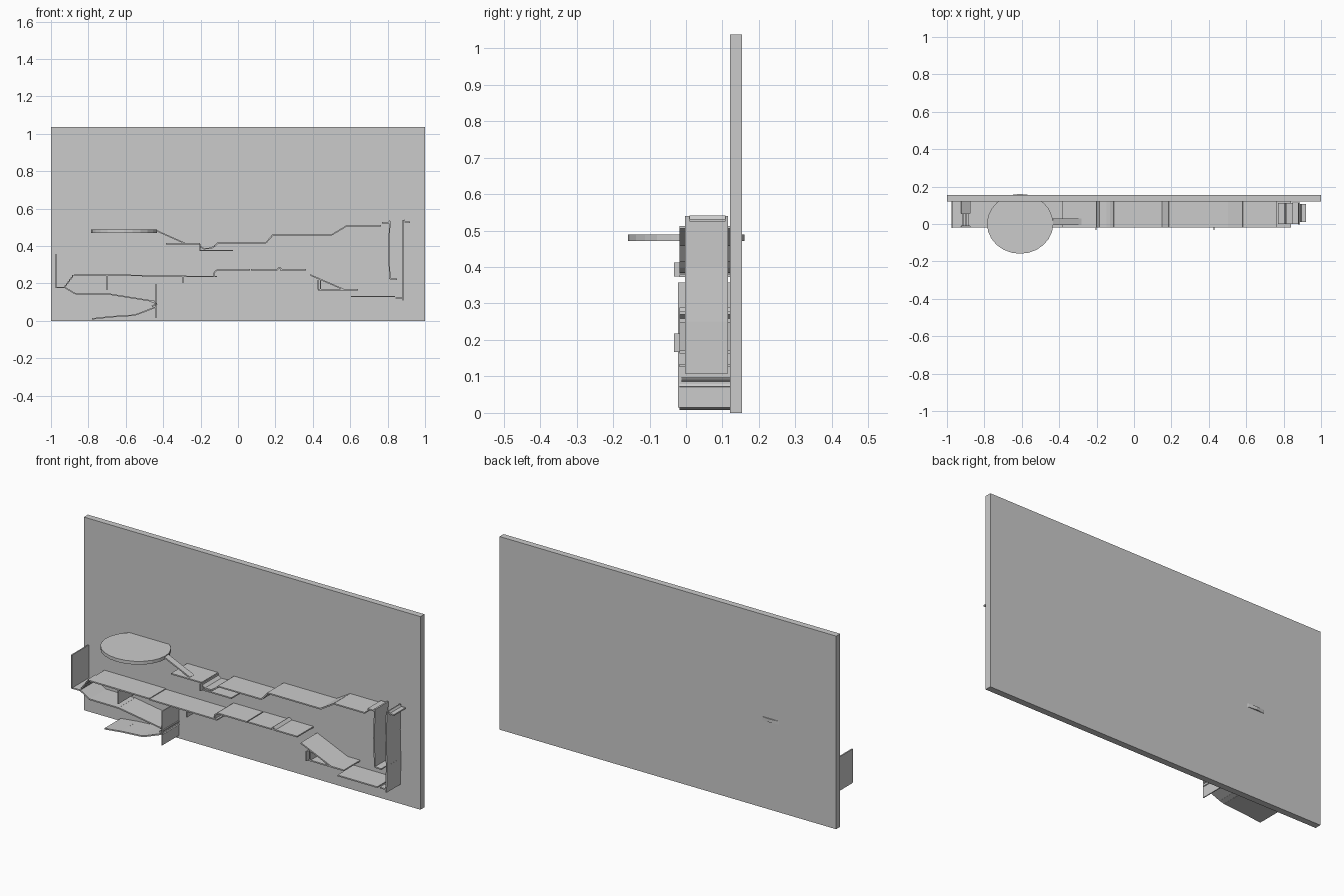
import bpy, bmesh, math
from mathutils import Matrix, Vector

T = 0.007  # sheet thickness


def finish(name, bm):
    bmesh.ops.recalc_face_normals(bm, faces=bm.faces)
    me = bpy.data.meshes.new(name)
    bm.to_mesh(me)
    bm.free()
    ob = bpy.data.objects.new(name, me)
    bpy.context.collection.objects.link(ob)
    return ob


def strip(name, pts, y0=-0.018, y1=0.12, t=T):
    """Thin sheet bent along an x-z path, one slab per segment."""
    bm = bmesh.new()
    for (xa, za), (xb, zb) in zip(pts, pts[1:]):
        d = Vector((xb - xa, 0, zb - za))
        m = (Matrix.Translation(((xa + xb) / 2, (y0 + y1) / 2, (za + zb) / 2))
             @ Matrix.Rotation(-math.atan2(d.z, d.x), 4, 'Y')
             @ Matrix.Diagonal((d.length, y1 - y0, t, 1)))
        bmesh.ops.create_cube(bm, size=1, matrix=m)
    return finish(name, bm)


# Back board
bm = bmesh.new()
bmesh.ops.create_cube(bm, size=1, matrix=Matrix.Translation((0, 0.137, 0.5185))
                      @ Matrix.Diagonal((2, 0.034, 1.037, 1)))
finish("back_board", bm)

# Round starting platform, poking slightly through the board
bm = bmesh.new()
bmesh.ops.create_cone(bm, cap_ends=True, segments=24, radius1=1, radius2=1, depth=0.018,
                      matrix=Matrix.Translation((-0.609, 0.001, 0.480))
                      @ Matrix.Diagonal((0.177, 0.16, 1, 1)))
finish("round_platform", bm)

# Upper track, left to right
strip("platform_ramp", [(-0.435, 0.482), (-0.283, 0.414)], -0.005, 0.03)
strip("upper_landing", [(-0.385, 0.412), (-0.203, 0.412)])
strip("upper_drop_wall", [(-0.203, 0.412), (-0.203, 0.374)], -0.033)
strip("drop_floor", [(-0.203, 0.376), (-0.027, 0.376)])
strip("drop_curve", [(-0.203, 0.400), (-0.185, 0.386), (-0.145, 0.388),
                     (-0.125, 0.400), (-0.107, 0.418)])
strip("upper_flat", [(-0.107, 0.418), (0.15, 0.418), (0.187, 0.46)])
strip("upper_middle_flat", [(0.187, 0.461), (0.503, 0.461), (0.583, 0.509)])
strip("upper_end_flat", [(0.583, 0.509), (0.765, 0.509)])

# Vertical chute on the right
strip("chute_inner_wall", [(0.77, 0.525), (0.806, 0.525), (0.812, 0.535), (0.806, 0.38),
                           (0.812, 0.225), (0.85, 0.222)], 0.0, 0.112)
strip("chute_outer_wall", [(0.884, 0.54), (0.88, 0.4), (0.884, 0.25), (0.882, 0.108)],
      -0.003, 0.115)
strip("chute_top_lip", [(0.886, 0.54), (0.894, 0.528), (0.92, 0.528)], 0.01, 0.108)
strip("chute_bottom_lip", [(0.843, 0.122), (0.882, 0.122)], 0.0, 0.115)

# Lower track, right to left
strip("chute_exit_floor", [(0.84, 0.13), (0.604, 0.13)])
strip("catch_floor", [(0.642, 0.167), (0.428, 0.167)])
strip("catch_wall", [(0.428, 0.167), (0.428, 0.218)], -0.033)
strip("catch_wall_inner", [(0.441, 0.167), (0.441, 0.218)])
strip("lower_ramp", [(0.567, 0.167), (0.385, 0.246)])
strip("lower_flat_right", [(0.364, 0.274), (0.225, 0.274)])
strip("bump", [(0.235, 0.274), (0.222, 0.286), (0.21, 0.274)])
strip("lower_flat_middle", [(0.21, 0.274), (0.07, 0.274)])
strip("lower_flat_left", [(0.064, 0.273), (-0.11, 0.273), (-0.127, 0.26), (-0.127, 0.237)])
strip("long_flat", [(-0.112, 0.237), (-0.513, 0.239)])
strip("long_flat_end", [(-0.513, 0.243), (-0.877, 0.244)])
strip("hanging_tab", [(-0.294, 0.237), (-0.294, 0.203)])
strip("hanging_divider", [(-0.70, 0.241), (-0.70, 0.166)], t=0.004)

# Little staircase down to the left turn
steps = [(-0.877, 0.244)]
for i in range(6):
    x, z = steps[-1]
    steps += [(x - 0.008, z), (x - 0.008, z - 0.011)]
strip("left_stairs", steps, -0.01, 0.055, 0.004)

# Left stop wall and descending lower channel
strip("left_wall", [(-0.973, 0.358), (-0.973, 0.178)], -0.022)
strip("left_turn_floor", [(-0.975, 0.178), (-0.925, 0.178), (-0.87, 0.145), (-0.695, 0.144)])
strip("descending_ramp", [(-0.695, 0.144), (-0.445, 0.104)])
strip("turn_lip", [(-0.475, 0.108), (-0.433, 0.092), (-0.46, 0.078)], -0.012)
strip("turn_wall", [(-0.438, 0.198), (-0.438, 0.015)], -0.022, t=0.005)
strip("exit_slide", [(-0.433, 0.076), (-0.535, 0.037), (-0.56, 0.03), (-0.68, 0.022),
                     (-0.78, 0.011)])
